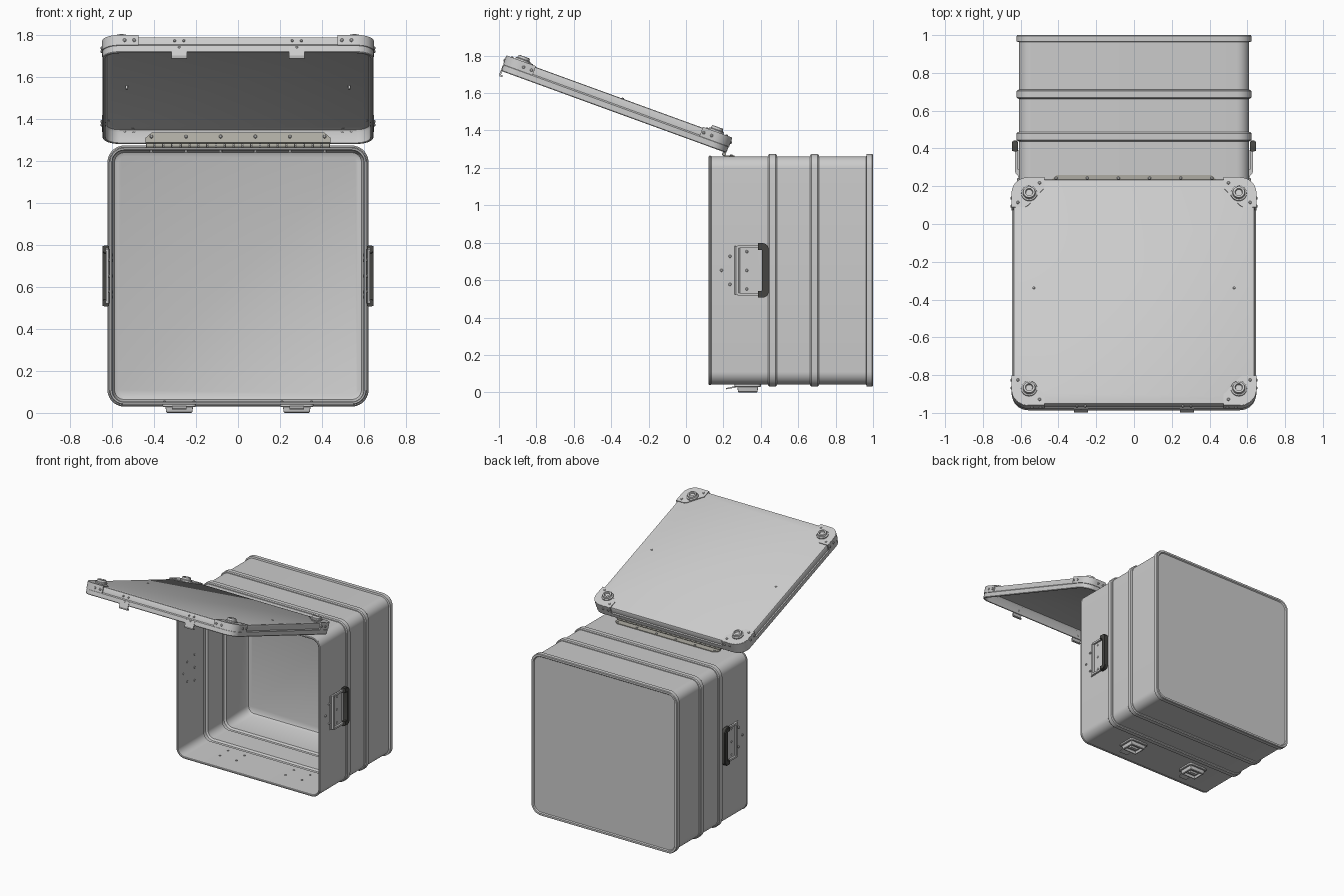
import bpy, bmesh
from math import cos, sin, pi, radians
from mathutils import Matrix, Vector

if "Cube" in bpy.data.objects:
    bpy.data.objects.remove(bpy.data.objects["Cube"])

def T(x, y, z):
    return Matrix.Translation((x, y, z))

def RX(deg):
    return Matrix.Rotation(radians(deg), 4, 'X')

def flip(sx, sy=1, sz=1):
    return Matrix.Diagonal((sx, sy, sz, 1))

I = Matrix.Identity(4)
SIDE = Matrix(((0, 0, 1, 0), (1, 0, 0, 0), (0, 1, 0, 0), (0, 0, 0, 1)))  # (a,b,c) -> y,z,x
CZ = 0.652                                   # height of the body centre
LID = T(0, -0.386, 1.499) @ RX(-20)          # lid frame, underside at local z = 0
HX, HY = 0.645, 0.64                         # lid half sizes

def paint(name, rgb):
    m = bpy.data.materials.new(name)
    m.diffuse_color = (*rgb, 1)
    m.use_nodes = True
    m.node_tree.nodes["Principled BSDF"].inputs["Base Color"].default_value = m.diffuse_color
    return m

def finish(name, bm, mat=None):
    bmesh.ops.recalc_face_normals(bm, faces=bm.faces)
    me = bpy.data.meshes.new(name)
    bm.to_mesh(me)
    bm.free()
    ob = bpy.data.objects.new(name, me)
    bpy.context.collection.objects.link(ob)
    if mat:
        me.materials.append(mat)

def rounded(hx, hy, r, seg):
    pts = []
    for q, (sx, sy) in enumerate(((1, 1), (-1, 1), (-1, -1), (1, -1))):
        for i in range(seg + 1):
            a = (q + i / seg) * pi / 2
            pts.append((sx * (hx - r) + r * cos(a), sy * (hy - r) + r * sin(a)))
    return pts

def loft(name, secs, hx, hy, r, mats, seg=8, mat=None):
    """Rounded rectangles through (inset, height) sections, both ends capped."""
    bm = bmesh.new()
    for M in mats:
        rings = [[bm.verts.new(M @ Vector((x, y, h))) for x, y in
                  rounded(hx - d, hy - d, max(r - d, 0.002), seg)] for d, h in secs]
        for A, B in zip(rings, rings[1:]):
            for i in range(len(A)):
                j = (i + 1) % len(A)
                bm.faces.new((A[i], A[j], B[j], B[i]))
        bm.faces.new(rings[0])
        bm.faces.new(rings[-1])
    finish(name, bm, mat)

def prism(name, pts, z0, z1, mats, mat=None):
    bm = bmesh.new()
    for M in mats:
        A = [bm.verts.new(M @ Vector((x, y, z0))) for x, y in pts]
        B = [bm.verts.new(M @ Vector((x, y, z1))) for x, y in pts]
        for i in range(len(A)):
            j = (i + 1) % len(A)
            bm.faces.new((A[i], A[j], B[j], B[i]))
        bm.faces.new(A)
        bm.faces.new(B)
    finish(name, bm, mat)

def rect(x0, x1, y0, y1):
    return [(x0, y0), (x1, y0), (x1, y1), (x0, y1)]

def pins(name, r, h, mats, seg=3):
    loft(name, [(r * .4, -h), (0, -h * .8), (0, h * .8), (r * .4, h)], r, r, r - 1e-4, mats, seg)

dark = paint("dark_grip", (0.06, 0.06, 0.055))
brass = paint("hinge_metal", (0.42, 0.41, 0.36))
MIRROR = [I, flip(-1)]

# Body shell: one continuous sheet profile, inside floor -> front lip -> outside -> back panel
RIBS = [(0.438, 0.487), (0.663, 0.711)]
inner = [(0.57, 0.978), (0.588, 0.97), (0.598, 0.95)]
for a, b in reversed(RIBS):
    inner += [(0.598, b), (0.611, b - 0.01), (0.611, a + 0.01), (0.598, a)]
outer = [(0.598, 0.125), (0.602, 0.121), (0.609, 0.121), (0.613, 0.125), (0.613, 0.132), (0.61, 0.136)]
for a, b in RIBS:
    outer += [(0.61, a), (0.616, a + .001), (0.622, a + .008), (0.622, b - .008), (0.616, b - .001), (0.61, b)]
outer += [(0.61, 0.963), (0.622, 0.966), (0.622, 0.995), (0.618, 1.0), (0.604, 1.0), (0.598, 0.992)]
loft("case_body", [(0.622 - h, y) for h, y in inner + outer], 0.622, 0.622, 0.08,
     [T(0, 0, CZ) @ RX(-90)], 10)

# Lid tray, open underneath
loft("lid", [(0.03, 0.070), (0.02, 0.066), (0.014, 0.055), (0.014, 0.002), (0.012, 0), (0.003, 0),
             (0, 0.004), (0, 0.034), (0.006, 0.041), (0.006, 0.072), (0.01, 0.08), (0.018, 0.083)],
     HX, HY, 0.085, [LID], 10)

# Lid corner guards with stacking feet
CORNERS = [LID @ flip(sx, sy) for sx in (1, -1) for sy in (1, -1)]
def corner_path(off, r=0.085):
    arc = [(HX - r + (r + off) * cos(i * pi / 20), HY - r + (r + off) * sin(i * pi / 20)) for i in range(11)]
    return [(HX + off, HY - 0.165)] + arc + [(HX - 0.17, HY + off)]
prism("corner_guard_tops", corner_path(0.002) + [(HX - 0.17, HY - 0.06), (HX - 0.155, HY - 0.075),
      (HX - 0.085, HY - 0.155), (HX - 0.07, HY - 0.165)], 0.08, 0.088, CORNERS)
prism("corner_guard_walls", corner_path(0.003) + corner_path(-0.007)[::-1], 0.036, 0.086, CORNERS)
loft("stacking_feet", [(0, 0.086), (0, 0.096), (0.004, 0.099), (0.008, 0.1), (0.011, 0.113), (0.014, 0.115),
                       (0.022, 0.115), (0.025, 0.104)], 0.042, 0.042, 0.0419,
     [M @ T(HX - 0.09, HY - 0.09, 0) for M in CORNERS], 6)

# Rivets on the corner guards, lid panel and hook plates
guard = []
for M in CORNERS:
    for d in (0.105, 0.15):
        guard += [M @ T(HX - d, HY - 0.004, 0.06) @ RX(90), M @ T(HX - 0.004, HY - d, 0.06) @ SIDE]
    guard += [M @ T(HX - 0.145, HY - 0.03, 0.08), M @ T(HX - 0.03, HY - 0.14, 0.08)]
pins("corner_rivets", 0.008, 0.013, guard)
pins("lid_rivets", 0.007, 0.018, [LID @ T(s * 0.53, 0.02, 0.07) for s in (1, -1)])
pins("hook_rivets", 0.006, 0.01, [LID @ T(s * 0.28 + dx, -HY + 0.006, n) @ RX(90)
     for s in (1, -1) for dx, n in ((-.022, 0.06), (.022, 0.06), (0, 0.025))])

# Latch hooks on the lid front edge
prism("lid_hooks", [(-.634, .03), (-.642, .03), (-.645, -.018), (-.638, -.031), (-.624, -.028),
                    (-.624, -.021), (-.635, -.02)], -0.037, 0.037,
      [LID @ T(s * 0.28, 0, 0) @ SIDE for s in (1, -1)])

# Hinge: lid leaf, body leaf, knuckles
leaf = [(-.44, 0), (.44, 0), (.44, .025), (.41, .052), (-.41, .052), (-.44, .025)]
prism("hinge_lid_leaf", leaf, -0.628, -0.619, [LID @ RX(90)], brass)
prism("hinge_body_leaf", leaf, 1.26, 1.267, [T(0, 0.207, 0)], brass)
w = 0.88 / 21
loft("hinge_knuckles", [(0.002, -w * .47), (0, -w * .43), (0, w * .43), (0.002, w * .47)], 0.01, 0.01, 0.0099,
     [T((i - 10) * w, 0.203, 1.274) @ SIDE for i in range(21)], 4, brass)
pins("hinge_rivets", 0.008, 0.016, [T((i - 2.5) * 0.165, 0.243, 1.256) for i in range(6)] +
     [LID @ T((i - 2.5) * 0.165, 0.625, 0.03) @ RX(90) for i in range(6)])

# Side handles: clamp strip, backing plate, bail and grip
HAND = [M @ T(0, 0, CZ) @ SIDE for M in MIRROR]
def u_shape(a0, a1, b, t, r):
    def half(a, bb, rr):
        return [(a0, bb)] + [(a - rr + rr * sin(i * pi / 12), bb - rr + rr * cos(i * pi / 12)) for i in range(7)]
    def whole(a, bb, rr):
        h = half(a, bb, rr)
        return h + [(x, -y) for x, y in reversed(h)]
    return whole(a1, b, r) + whole(a1 - t, b - t, max(r - t, 0.004))[::-1]
prism("handle_backing", rect(0.29, 0.388, -.122, .122), 0.605, 0.616, HAND)
prism("handle_clamp", [(0.245, 0.608), (0.29, 0.608), (0.29, 0.622), (0.282, 0.628), (0.268, 0.628),
                       (0.26, 0.616), (0.245, 0.614)], -0.13, 0.13,
      [M @ T(0, 0, CZ) @ Matrix(((0, 1, 0, 0), (1, 0, 0, 0), (0, 0, 1, 0), (0, 0, 0, 1))) for M in MIRROR])
prism("handle_bail", u_shape(0.275, 0.43, 0.134, 0.014, 0.03), 0.617, 0.631, HAND)
prism("handle_grip", u_shape(0.384, 0.442, 0.146, 0.036, 0.034), 0.619, 0.639, HAND, dark)
prism("handle_grip_core", u_shape(0.386, 0.438, 0.142, 0.028, 0.03), 0.614, 0.645, HAND, dark)
pins("handle_rivets", 0.008, 0.012, [M @ T(a, b, 0.607) for M in HAND for a, b in
     ((0.325, -.1), (0.325, 0), (0.325, .1), (0.235, -.075), (0.235, .075), (0.19, 0))])

# Latches under the front edge
LATCH = [T(s * 0.28, 0.33, 0) for s in (1, -1)]
loft("latch_dishes", [(0, 0.044), (0, 0.031), (0.003, 0.028), (0.014, 0.028), (0.018, 0.004), (0.022, 0),
                      (0.028, 0), (0.032, 0.018)], 0.08, 0.07, 0.02, LATCH, 4)
prism("latch_paddles", rect(-.032, .032, -.012, .012), 0.004, 0.02, LATCH)
prism("latch_catches", [(-.115, .016), (-.06, .026), (-.06, .036), (-.117, .022)], -0.035, 0.035,
      [M @ SIDE for M in LATCH])
pins("latch_rivets", 0.007, 0.014, [M @ T(x, y, 0.045) for M in LATCH for x in (-.07, .07) for y in (-.05, .05)])

# Smooth shading with sharp edges kept
for ob in bpy.context.scene.objects:
    ob.select_set(True)
    bpy.context.view_layer.objects.active = ob
bpy.ops.object.shade_smooth_by_angle(angle=radians(30))
